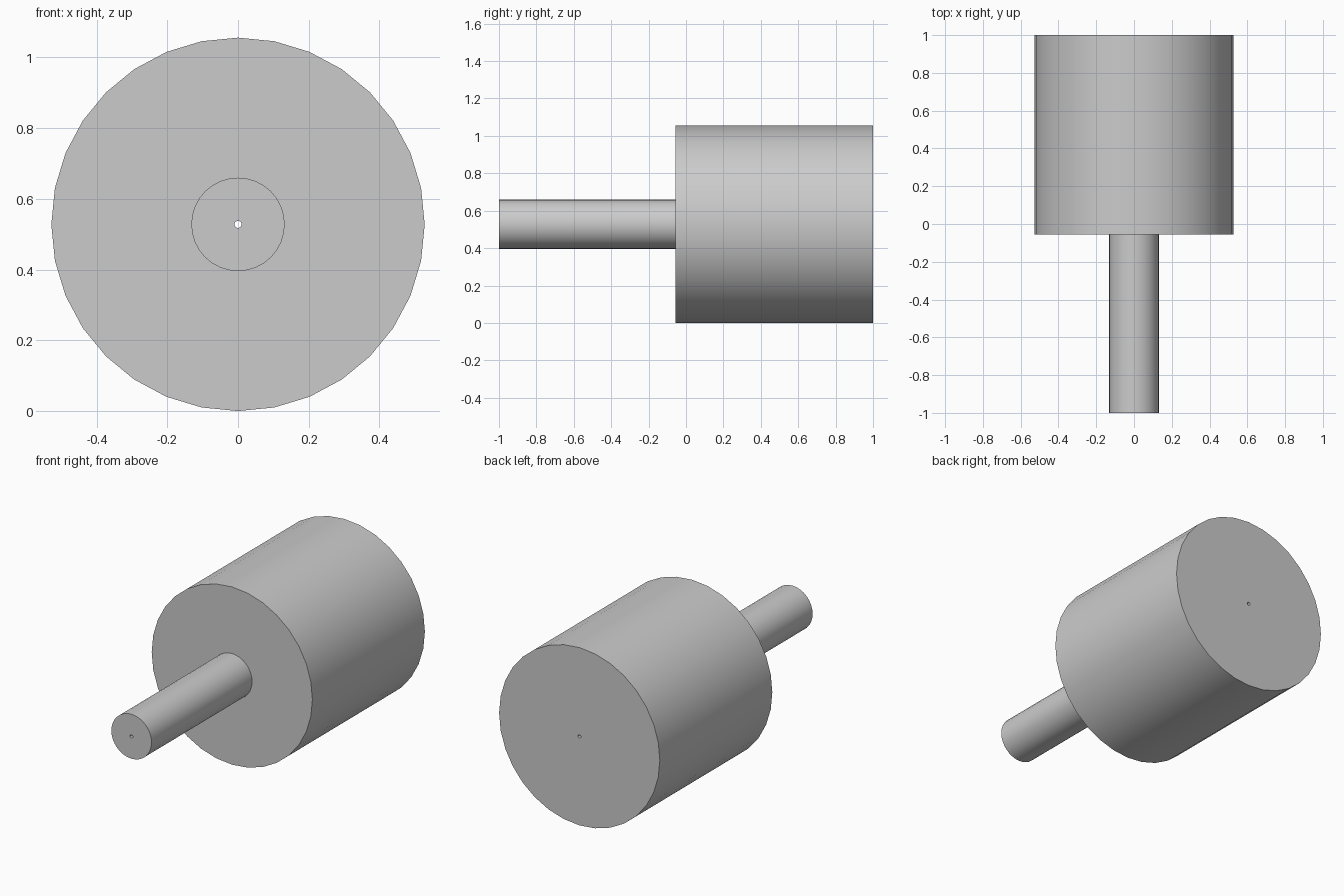
import bpy, bmesh, math
from mathutils import Matrix, Vector

cube = bpy.data.objects.get("Cube")
if cube:
    bpy.data.objects.remove(cube, do_unlink=True)

SIDES = 32
BODY_R, SHAFT_R, BORE_R = 0.528, 0.132, 0.01
FRONT, SHOULDER, BACK = -1.0, -0.056, 1.0

# Closed half-section as (radius, y): bore, shaft and wide body
section = [(BORE_R, FRONT), (SHAFT_R, FRONT), (SHAFT_R, SHOULDER),
           (BODY_R, SHOULDER), (BODY_R, BACK), (BORE_R, BACK)]

# Revolve the section around the long axis
bm = bmesh.new()
rings = []
for i in range(SIDES):
    turn = Matrix.Rotation(math.tau * i / SIDES, 3, 'Y')
    rings.append([bm.verts.new(turn @ Vector((0, y, r))) for r, y in section])
for i, ring in enumerate(rings):
    following = rings[(i + 1) % SIDES]
    for j in range(len(section)):
        k = (j + 1) % len(section)
        bm.faces.new((ring[j], ring[k], following[k], following[j]))
bmesh.ops.recalc_face_normals(bm, faces=bm.faces)

mesh = bpy.data.meshes.new("stepped_roller")
bm.to_mesh(mesh)
bm.free()
roller = bpy.data.objects.new("stepped_roller", mesh)
roller.location.z = BODY_R
bpy.context.collection.objects.link(roller)

# Smooth walls with crisp rims
bpy.ops.object.select_all(action='DESELECT')
roller.select_set(True)
bpy.context.view_layer.objects.active = roller
bpy.ops.object.shade_smooth_by_angle(angle=math.radians(30))
